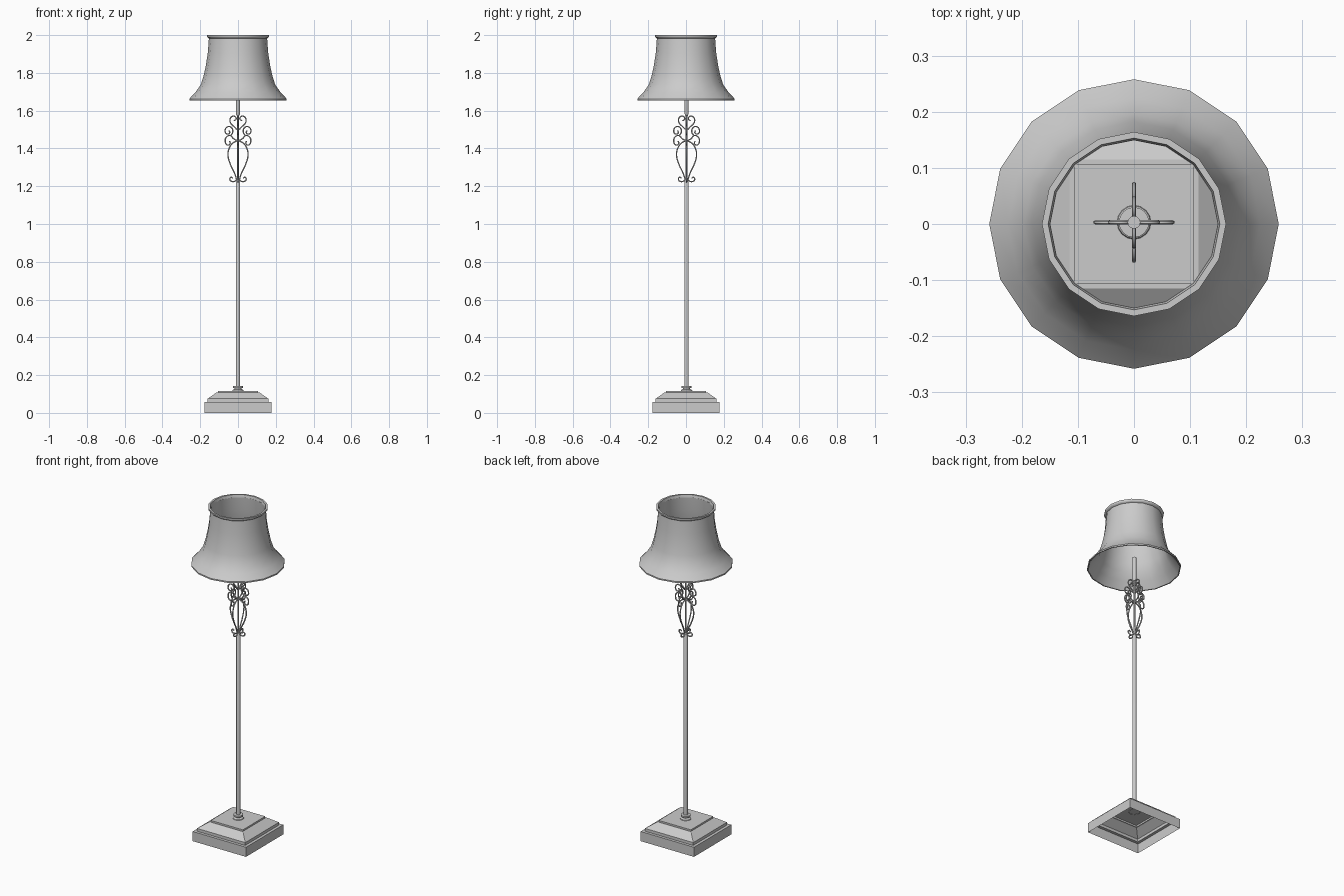
import bpy, bmesh, math

if "Cube" in bpy.data.objects:
    bpy.data.objects.remove(bpy.data.objects["Cube"])

OFFSET_Y = 0.003  # the stem sits very slightly behind the shade centre


def lathe(name, profile, sides, turn=0.0, closed=False, smooth=None, y=0.0):
    """Revolve (radius, z) points around z; a zero radius becomes a pole."""
    bm = bmesh.new()
    rings = []
    for r, z in profile:
        if r == 0:
            rings.append([bm.verts.new((0, y, z))] * sides)
            continue
        ring = []
        for i in range(sides):
            a = turn + 2 * math.pi * i / sides
            ring.append(bm.verts.new((r * math.cos(a), y + r * math.sin(a), z)))
        rings.append(ring)
    pairs = list(zip(rings, rings[1:]))
    if closed:
        pairs.append((rings[-1], rings[0]))
    for lo, hi in pairs:
        for i in range(sides):
            j = (i + 1) % sides
            bm.faces.new(dict.fromkeys((lo[i], lo[j], hi[j], hi[i])))
    bmesh.ops.recalc_face_normals(bm, faces=bm.faces)
    mesh = bpy.data.meshes.new(name)
    bm.to_mesh(mesh)
    bm.free()
    obj = bpy.data.objects.new(name, mesh)
    bpy.context.collection.objects.link(obj)
    if smooth:
        shade(obj, smooth)
    return obj


def shade(obj, degrees):
    bpy.ops.object.select_all(action='DESELECT')
    obj.select_set(True)
    bpy.context.view_layer.objects.active = obj
    bpy.ops.object.shade_smooth_by_angle(angle=math.radians(degrees))


def wire(name, points, radius=0.0038):
    """Bent iron strand in the (radius, z) plane, repeated on four sides."""
    curve = bpy.data.curves.new(name, 'CURVE')
    curve.dimensions = '3D'
    curve.bevel_depth = radius
    curve.bevel_resolution = 1
    curve.resolution_u = 4
    curve.use_fill_caps = True
    spline = curve.splines.new('BEZIER')
    spline.bezier_points.add(len(points) - 1)
    for p, (x, z) in zip(spline.bezier_points, points):
        p.co = (x, 0, z)
        p.handle_left_type = p.handle_right_type = 'AUTO'
    helper = bpy.data.objects.new(name + "_path", curve)
    bpy.context.collection.objects.link(helper)
    graph = bpy.context.evaluated_depsgraph_get()
    mesh = bpy.data.meshes.new_from_object(helper.evaluated_get(graph))
    bpy.data.objects.remove(helper)
    for i in range(4):
        obj = bpy.data.objects.new(f"{name}_{i + 1}", mesh)
        obj.location.y = OFFSET_Y
        obj.rotation_euler.z = i * math.pi / 2
        bpy.context.collection.objects.link(obj)
    shade(obj, 50)


# Stepped square base, hollow underneath
d = math.sqrt(2)
base = [(0.178, 0), (0.178, 0.058), (0.161, 0.058), (0.161, 0.075),
        (0.115, 0.107), (0.107, 0.107), (0.107, 0.117), (0, 0.117)]
lathe("base", [(r * d, z) for r, z in base], 4, turn=math.pi / 4)

# Collar where the pole meets the base
lathe("base_collar", [(0.031, 0.115), (0.029, 0.121), (0.019, 0.127),
                      (0.019, 0.131), (0.027, 0.133), (0.027, 0.142),
                      (0, 0.143)], 16, smooth=40, y=OFFSET_Y)

# Pole, thin core behind the scrolls, and lamp stem inside the shade
lathe("pole", [(0.0115, 0.13), (0.0115, 1.225), (0.006, 1.235), (0, 1.235)],
      12, smooth=40, y=OFFSET_Y)
lathe("scroll_core", [(0.005, 1.22), (0.005, 1.60)], 8, smooth=50, y=OFFSET_Y)
lathe("lamp_stem", [(0, 1.57), (0.006, 1.572), (0.0115, 1.587), (0.0115, 1.72),
                    (0, 1.72)], 12, smooth=40, y=OFFSET_Y)

# Wrought iron scrollwork
wire("foot_scroll", [(0.006, 1.238), (0.018, 1.226), (0.032, 1.225),
                     (0.043, 1.235), (0.037, 1.248), (0.027, 1.242)])
wire("leaf_strand", [(0.007, 1.235), (0.018, 1.268), (0.040, 1.315),
                     (0.053, 1.363), (0.047, 1.400), (0.028, 1.428),
                     (0.004, 1.441)])
wire("lower_scroll", [(0.004, 1.441), (0.024, 1.452), (0.040, 1.468),
                      (0.060, 1.462), (0.068, 1.440), (0.058, 1.419),
                      (0.042, 1.424), (0.045, 1.440)])
wire("middle_scroll", [(0.040, 1.468), (0.028, 1.485), (0.034, 1.510),
                       (0.052, 1.516), (0.068, 1.498), (0.060, 1.477),
                       (0.044, 1.482), (0.047, 1.495)])
wire("top_scroll", [(0.006, 1.500), (0.020, 1.515), (0.036, 1.530),
                    (0.043, 1.549), (0.034, 1.568), (0.017, 1.570),
                    (0.010, 1.555), (0.022, 1.547)])

# Bell shade with thin wall, outside profile then inside
outer = [(0.258, 1.655), (0.258, 1.663), (0.225, 1.697), (0.196, 1.740),
         (0.182, 1.785), (0.170, 1.840), (0.160, 1.905), (0.154, 1.985)]
inner = [(r - 0.005, z) for r, z in reversed(outer[2:-1])]
lathe("shade", outer + [(0.149, 1.985)] + inner + [(0.252, 1.655)], 16,
      closed=True, smooth=40)

# Rim band at the top of the shade
lathe("shade_rim", [(0.154, 1.982), (0.162, 1.988), (0.164, 1.992),
                    (0.164, 2.0), (0.153, 2.0), (0.149, 1.982)], 16,
      closed=True, smooth=40)
